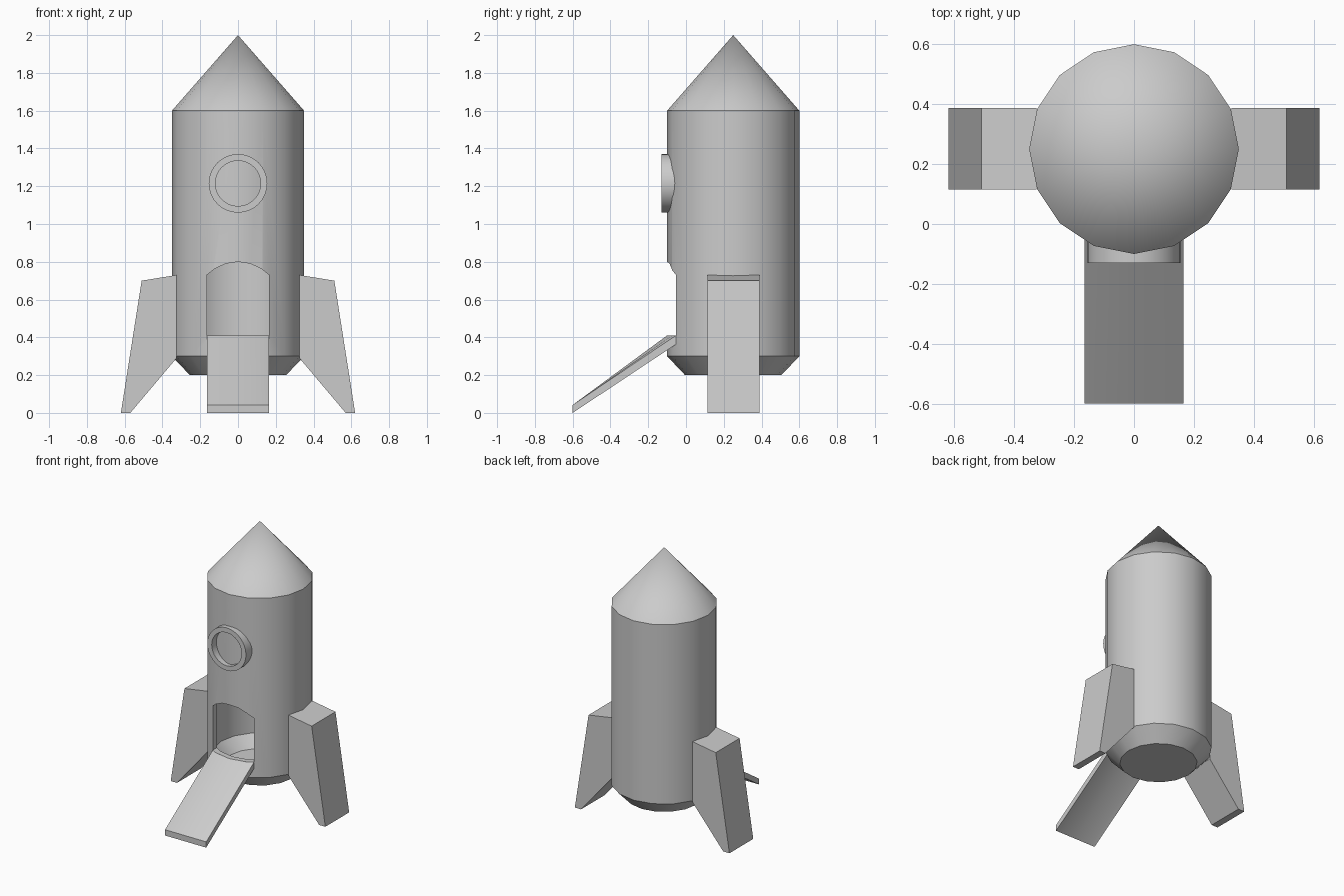
import bpy, bmesh, math

if "Cube" in bpy.data.objects:
    bpy.data.objects.remove(bpy.data.objects["Cube"])

CY = 0.25      # hull axis in y
SIDES = 16


def finish(name, bm, smooth=None, recalc=True):
    if recalc:
        bmesh.ops.recalc_face_normals(bm, faces=bm.faces)
    me = bpy.data.meshes.new(name)
    bm.to_mesh(me)
    bm.free()
    ob = bpy.data.objects.new(name, me)
    bpy.context.collection.objects.link(ob)
    activate(ob)
    if smooth:
        bpy.ops.object.shade_smooth_by_angle(angle=math.radians(smooth))
    return ob


def activate(ob):
    bpy.ops.object.select_all(action='DESELECT')
    ob.select_set(True)
    bpy.context.view_layer.objects.active = ob


def lathe(bm, profile, tip, inward=False):
    """Closed 16-sided shell around the hull axis, capped below, pointed above."""
    rings = []
    for r, z in profile:
        rings.append([bm.verts.new((r * math.cos(2 * math.pi * i / SIDES),
                                    CY + r * math.sin(2 * math.pi * i / SIDES), z))
                      for i in range(SIDES)])
    top = bm.verts.new((0, CY, tip))
    faces = [bm.faces.new(rings[0][::-1])]
    for i in range(SIDES):
        j = (i + 1) % SIDES
        for a, b in zip(rings, rings[1:]):
            faces.append(bm.faces.new((a[i], a[j], b[j], b[i])))
        faces.append(bm.faces.new((rings[-1][i], rings[-1][j], top)))
    if inward:
        bmesh.ops.reverse_faces(bm, faces=faces)


def loft(bm, loops):
    """Bridge equal closed loops and cap both ends."""
    vs = [[bm.verts.new(p) for p in loop] for loop in loops]
    n = len(vs[0])
    for a, b in zip(vs, vs[1:]):
        for i in range(n):
            j = (i + 1) % n
            bm.faces.new((a[i], a[j], b[j], b[i]))
    bm.faces.new(vs[0])
    bm.faces.new(vs[-1][::-1])


# Hollow hull with nose cone
bm = bmesh.new()
lathe(bm, [(0.255, 0.20), (0.35, 0.30), (0.35, 1.60)], 2.0)
lathe(bm, [(0.235, 0.24), (0.31, 0.32), (0.31, 1.585)], 1.945, inward=True)
hull = finish("hull", bm, recalc=False)

# Arched doorway cut through the front wall
half = [(0.165, 0.41), (0.165, 0.73), (0.125, 0.762), (0.065, 0.79)]
arch = half + [(0, 0.80)] + [(-x, z) for x, z in reversed(half)]
bm = bmesh.new()
loft(bm, [[(x, y, z) for x, z in arch] for y in (-0.3, 0.15)])
cutter = finish("door_cutter", bm)
cutter.hide_render = True
activate(hull)
mod = hull.modifiers.new("doorway", 'BOOLEAN')
mod.operation = 'DIFFERENCE'
mod.solver = 'EXACT'
mod.object = cutter
bpy.ops.object.modifier_apply(modifier=mod.name)
bpy.data.objects.remove(cutter)
bpy.ops.object.shade_smooth_by_angle(angle=math.radians(30))

# Ramp: upper end follows the hull curve, lower end is straight
bm = bmesh.new()
loft(bm, [[(x, y, 0.41), (x, -0.6, 0.042), (x, -0.6, 0.0), (x, y, 0.363)]
          for x, y in ((-0.165, -0.053), (-0.134, -0.073), (0, -0.10),
                       (0.134, -0.073), (0.165, -0.053))])
finish("ramp", bm, 30)

# Round window frame standing off the hull
bm = bmesh.new()
section = [(0.155, -0.05), (0.155, -0.13), (0.12, -0.13), (0.12, -0.05)]
N = 32
rings = [[bm.verts.new((r * math.cos(2 * math.pi * i / N), y,
                        1.215 + r * math.sin(2 * math.pi * i / N))) for r, y in section]
         for i in range(N)]
for i in range(N):
    a, b = rings[i], rings[(i + 1) % N]
    for k in range(4):
        m = (k + 1) % 4
        bm.faces.new((a[k], a[m], b[m], b[k]))
finish("window_frame", bm, 30)

# Two landing fins, mirrored left and right
fin = [(0.325, 0.73), (0.51, 0.70), (0.62, 0.0), (0.57, 0.0), (0.325, 0.29)]
for name, s in (("right_fin", 1), ("left_fin", -1)):
    bm = bmesh.new()
    loft(bm, [[(s * x, y, z) for x, z in fin] for y in (0.115, 0.388)])
    finish(name, bm)
